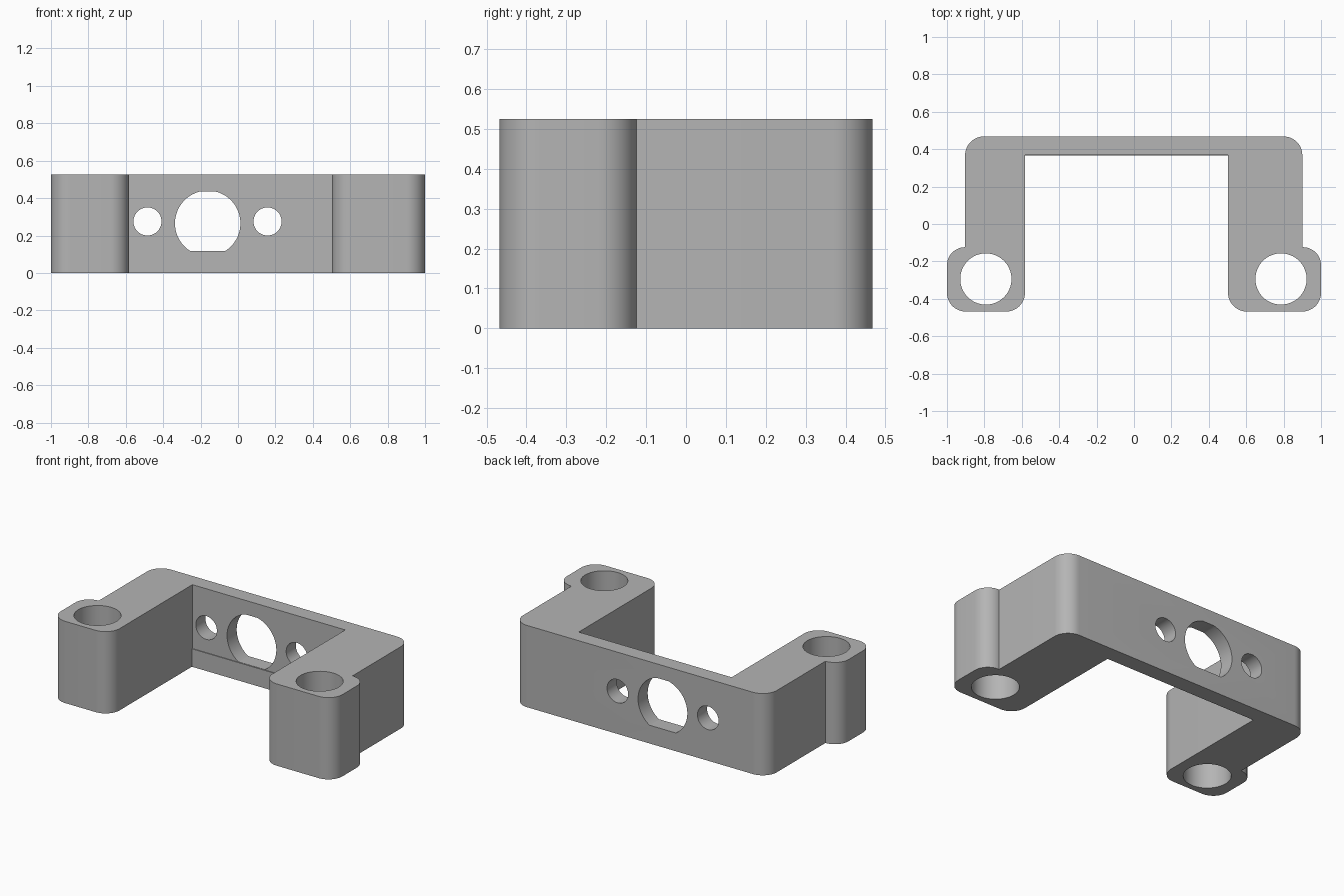
import bpy, bmesh
from math import sin, cos, pi, sqrt, asin
from mathutils import Vector, Matrix

cube = bpy.data.objects.get("Cube")
if cube:
    bpy.data.objects.remove(cube)

HEIGHT = 0.525
ROUND = 0.1
WALL_Y = 0.37

grey = bpy.data.materials.new("mid grey")
grey.use_nodes = True
grey.diffuse_color = (0.46, 0.46, 0.46, 1)
grey.node_tree.nodes["Principled BSDF"].inputs["Base Color"].default_value = grey.diffuse_color


def prism(name, points, depth):
    """Extrude an outline in the ground plane upwards."""
    bm = bmesh.new()
    face = bm.faces.new([bm.verts.new((x, y, 0)) for x, y in points])
    new = bmesh.ops.extrude_face_region(bm, geom=[face])["geom"]
    bmesh.ops.translate(bm, vec=(0, 0, depth),
                        verts=[v for v in new if isinstance(v, bmesh.types.BMVert)])
    bmesh.ops.recalc_face_normals(bm, faces=bm.faces)
    mesh = bpy.data.meshes.new(name)
    bm.to_mesh(mesh)
    bm.free()
    mesh.materials.append(grey)
    obj = bpy.data.objects.new(name, mesh)
    bpy.context.collection.objects.link(obj)
    return obj


def fillet(corners, steps=12):
    """Round each (x, y, radius) right-angled corner."""
    out = []
    for i, (x, y, r) in enumerate(corners):
        p = Vector((x, y))
        if not r:
            out.append(p)
            continue
        a = (Vector(corners[i - 1][:2]) - p).normalized() * r
        b = (Vector(corners[(i + 1) % len(corners)][:2]) - p).normalized() * r
        for k in range(steps + 1):
            t = k / steps * pi / 2
            out.append(p + a * (1 - sin(t)) + b * (1 - cos(t)))
    return out


def circle(r, n=64):
    return [(r * cos(2 * pi * k / n), r * sin(2 * pi * k / n)) for k in range(n)]


def flatted_circle(r, low, high, n=32):
    """Circle trimmed flat at the bottom and the top."""
    start, end = asin(low / r), asin(high / r)
    side = [start + (end - start) * k / n for k in range(n + 1)]
    right = [(r * cos(t), r * sin(t)) for t in side]
    return right + [(-x, y) for x, y in reversed(right)]


# U-shaped bracket outline: feet, legs and back wall
body = prism("bracket_body", fillet([
    (-1, -0.468, ROUND), (-0.583, -0.468, ROUND),
    (-0.583, WALL_Y, 0), (0.503, WALL_Y, 0),
    (0.503, -0.468, ROUND), (1, -0.468, ROUND),
    (1, -0.124, 0.097), (0.9, -0.124, 0),
    (0.9, 0.468, ROUND), (-0.903, 0.468, ROUND),
    (-0.903, -0.124, 0), (-1, -0.124, 0.097)]), HEIGHT)

# Upright holes through the feet
cutters = []
for side, x in (("right", -0.792), ("left", 0.786)):
    hole = prism(side + "_foot_hole_cutter", circle(0.137), 1)
    hole.location = (x, -0.294, -0.2)
    cutters.append(hole)

# Holes through the back wall: two screw holes and the flatted opening
for name, shape, x, z in (
        ("right_screw_hole_cutter", circle(0.075), -0.484, 0.275),
        ("left_screw_hole_cutter", circle(0.075), 0.158, 0.275),
        ("centre_opening_cutter", flatted_circle(0.175, -0.148, 0.17), -0.162, 0.265)):
    hole = prism(name, shape, 0.4)
    hole.matrix_world = Matrix.Translation((x, 0.6, z)) @ Matrix.Rotation(pi / 2, 4, "X")
    cutters.append(hole)

for hole in cutters:
    hole.hide_render = True
    hole.hide_viewport = True
    cut = body.modifiers.new(hole.name, "BOOLEAN")
    cut.operation = "DIFFERENCE"
    cut.solver = "EXACT"
    cut.object = hole

# Apply the cuts, then remove the cutters
bpy.context.view_layer.update()
graph = bpy.context.evaluated_depsgraph_get()
cut_mesh = bpy.data.meshes.new_from_object(body.evaluated_get(graph))
body.modifiers.clear()
body.data = cut_mesh
for hole in cutters:
    bpy.data.objects.remove(hole)

# Shallow ledge along the bottom of the wall
ledge = prism("wall_ledge", [(-0.583, WALL_Y - 0.005), (0.503, WALL_Y - 0.005),
                             (0.503, WALL_Y), (-0.583, WALL_Y)], 0.115)

# Smooth rounds, sharp edges
bpy.ops.object.select_all(action="DESELECT")
body.select_set(True)
bpy.context.view_layer.objects.active = body
bpy.ops.object.shade_smooth_by_angle(angle=pi / 6)
